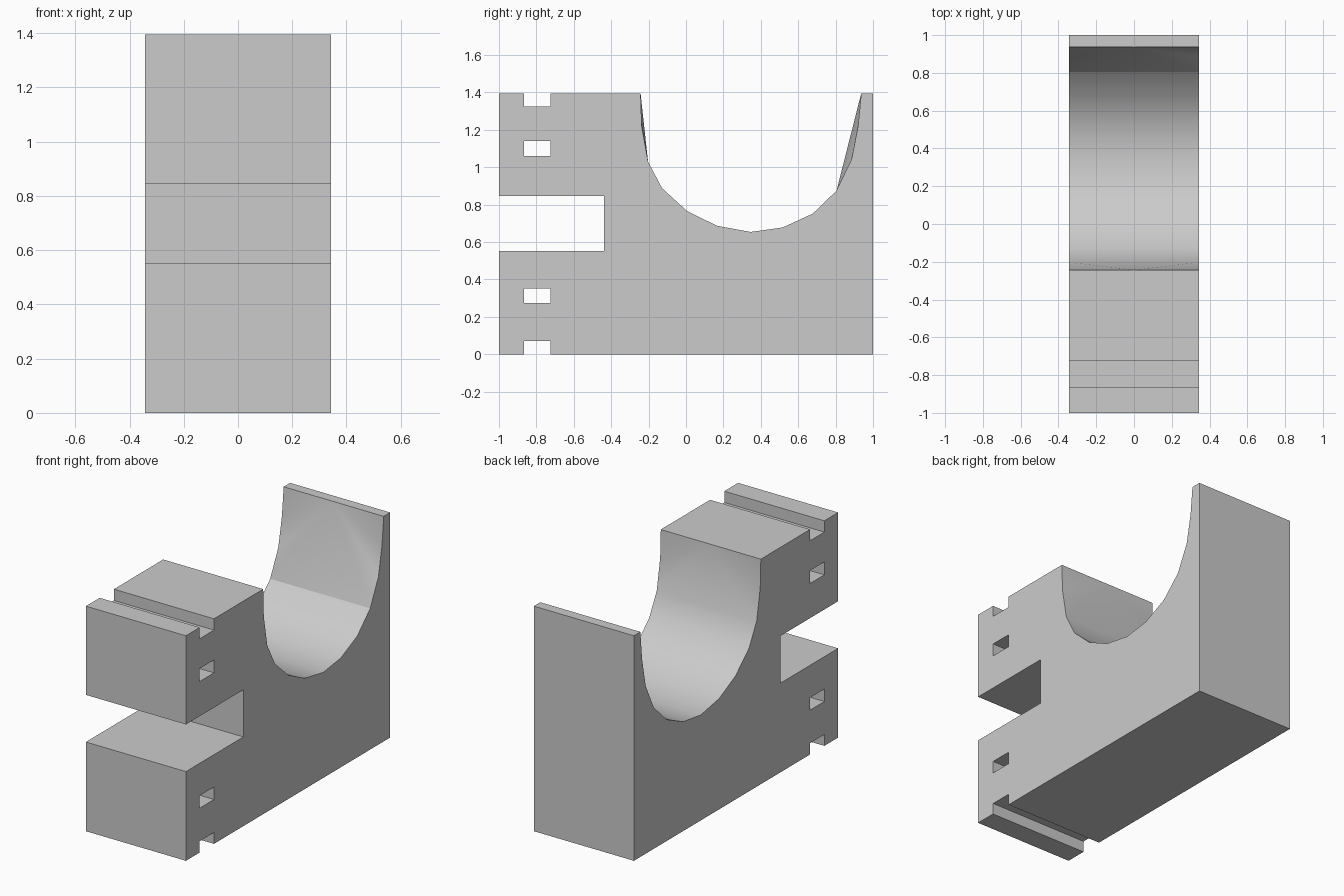
import bpy
import bmesh
import math

default = bpy.data.objects.get("Cube")
if default:
    bpy.data.objects.remove(default, do_unlink=True)

HALF = 0.343      # half width along x
TOP = 1.395
GROOVE = (-0.865, -0.725)

# Side profile (y, z): cup lips, cup floor, then the outer body
front_lip = [(-0.243, TOP), (-0.237, 1.22), (-0.203, 1.03)]
cup_floor = [(-0.128, 0.888), (0.004, 0.767), (0.165, 0.687), (0.346, 0.654),
             (0.517, 0.678), (0.678, 0.752)]
back_lip = [(0.805, 0.875), (0.885, 1.04), (0.92, 1.22), (0.937, TOP)]
body = [(1, TOP), (1, 0),
        (GROOVE[1], 0), (GROOVE[1], 0.07), (GROOVE[0], 0.07), (GROOVE[0], 0),
        (-1, 0), (-1, 0.553), (-0.438, 0.553), (-0.438, 0.845), (-1, 0.845),
        (-1, TOP), (GROOVE[0], TOP), (GROOVE[0], 1.325),
        (GROOVE[1], 1.325), (GROOVE[1], TOP)]
outline = front_lip + cup_floor + back_lip + body

bm = bmesh.new()


def make_loop(points, x):
    """Closed ring of vertices and edges on one side of the block."""
    verts = [bm.verts.new((x, y, z)) for y, z in points]
    edges = [bm.edges.new((a, b)) for a, b in zip(verts, verts[1:] + verts[:1])]
    return verts, edges


def window(z0, z1):
    y0, y1 = GROOVE
    return [(y0, z0), (y1, z0), (y1, z1), (y0, z1)]


# Both side faces, with two rectangular through holes
rings = [outline, window(0.275, 0.352), window(1.06, 1.14)]
sides = []
for x in (-HALF, HALF):
    loops = [make_loop(points, x) for points in rings]
    edges = [e for _, ring in loops for e in ring]
    bmesh.ops.triangle_fill(bm, edges=edges, use_beauty=True, normal=(x, 0, 0))
    sides.append([verts for verts, _ in loops])
left, right = sides


def fan(a, b, indices, middle):
    """Lip surface folded towards a vertex in the middle of the top edge."""
    for ring in (a, b):
        for i in indices[:-1]:
            bm.faces.new((ring[i], ring[i + 1], middle))


front_mid = bm.verts.new((0, *front_lip[0]))
back_mid = bm.verts.new((0, *back_lip[-1]))
back_start = len(front_lip) + len(cup_floor)
back_end = back_start + len(back_lip) - 1
front_base = len(front_lip) - 1

# Walls joining the two sides
for k, (a, b) in enumerate(zip(left, right)):
    n = len(a)
    for i in range(n):
        j = (i + 1) % n
        quad = [a[i], a[j], b[j], b[i]]
        if k == 0:
            if i < front_base or back_start <= i < back_end:
                continue
            if j == 0:
                quad.insert(2, front_mid)
            if i == back_end:
                quad.append(back_mid)
        bm.faces.new(quad)

# Folded lips of the cup
a, b = left[0], right[0]
fan(a, b, range(0, front_base + 1), front_mid)
fan(a, b, range(back_start, back_end + 1), back_mid)
bm.faces.new((a[front_base], b[front_base], front_mid))
bm.faces.new((a[back_start], b[back_start], back_mid))

bmesh.ops.recalc_face_normals(bm, faces=bm.faces[:])
mesh = bpy.data.meshes.new("clamp_block")
bm.to_mesh(mesh)
bm.free()

block = bpy.data.objects.new("clamp_block", mesh)
bpy.context.collection.objects.link(block)

# Single grey material
grey = bpy.data.materials.new("plain_grey")
grey.use_nodes = True
colour = (0.6, 0.6, 0.6, 1)
grey.diffuse_color = colour
grey.node_tree.nodes["Principled BSDF"].inputs["Base Color"].default_value = colour
mesh.materials.append(grey)

# Smooth cup, crisp edges elsewhere
bpy.ops.object.select_all(action="DESELECT")
block.select_set(True)
bpy.context.view_layer.objects.active = block
bpy.ops.object.shade_smooth_by_angle(angle=math.radians(30))
